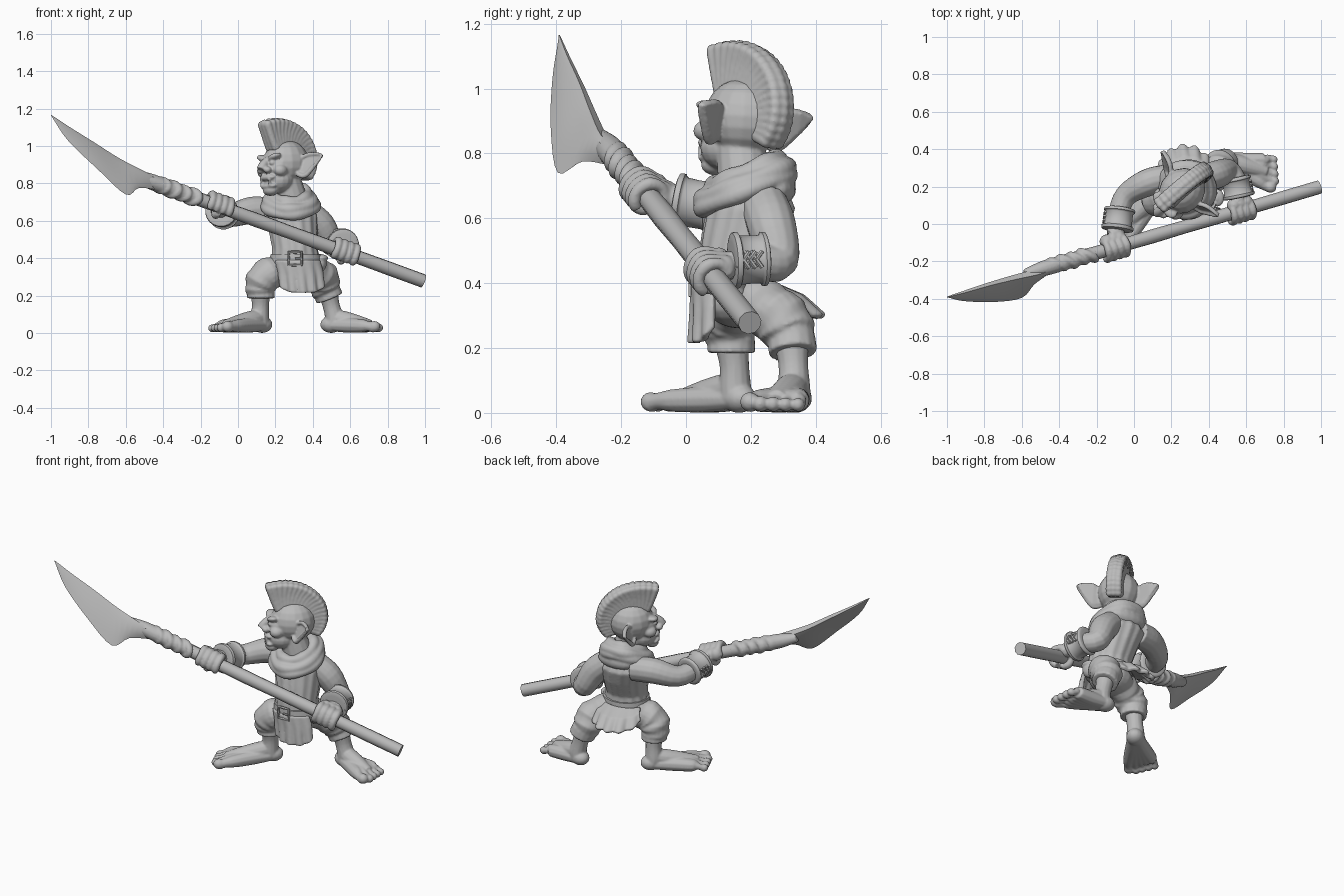
import bpy, bmesh
from math import sin, cos, pi, radians
from mathutils import Vector, Matrix

cube = bpy.data.objects.get("Cube")
if cube:
    bpy.data.objects.remove(cube)

grey = bpy.data.materials.new("plain grey")
grey.use_nodes = True
GREY = (0.5, 0.5, 0.5, 1)
grey.diffuse_color = GREY
grey.node_tree.nodes["Principled BSDF"].inputs["Base Color"].default_value = GREY


def finish(name, bm, voxel=0.0, matrix=None, solid=0.0):
    bmesh.ops.recalc_face_normals(bm, faces=bm.faces)
    me = bpy.data.meshes.new(name)
    bm.to_mesh(me)
    bm.free()
    me.materials.append(grey)
    ob = bpy.data.objects.new(name, me)
    bpy.context.collection.objects.link(ob)
    if matrix:
        me.transform(matrix)
    if solid:
        mod = ob.modifiers.new("thickness", "SOLIDIFY")
        mod.thickness, mod.offset = solid, 0
    if voxel:
        mod = ob.modifiers.new("blend", "REMESH")
        mod.mode, mod.voxel_size, mod.use_smooth_shade = "VOXEL", voxel, True
        mod = ob.modifiers.new("soften", "SMOOTH")
        mod.factor, mod.iterations = 0.5, 4
        me.shade_smooth()
    else:
        bpy.ops.object.select_all(action="DESELECT")
        ob.select_set(True)
        bpy.context.view_layer.objects.active = ob
        bpy.ops.object.shade_smooth_by_angle(angle=radians(50))


def skin(bm, rings, closed=True, caps=True, loop=False):
    rows = [[bm.verts.new(p) for p in r] for r in rings]
    n = len(rows[0])
    for a, b in zip(rows, rows[1:] + (rows[:1] if loop else [])):
        for i in range(n if closed else n - 1):
            j = (i + 1) % n
            bm.faces.new((a[i], a[j], b[j], b[i]))
    if caps and not loop:
        bm.faces.new(rows[0])
        bm.faces.new(rows[-1])


def spline(pts, steps):
    p = [Vector(q) for q in pts]
    p = [2 * p[0] - p[1]] + p + [2 * p[-1] - p[-2]]
    out = []
    for a, b, c, d in zip(p, p[1:], p[2:], p[3:]):
        for k in range(steps):
            t = k / steps
            out.append(b + (c - a) * t / 2 + (2 * a - 5 * b + 4 * c - d) * t * t / 2
                       + (3 * b - a - 3 * c + d) * t ** 3 / 2)
    return out + [p[-2]]


def tube(bm, pts, sides=14, steps=4, fold=0.0, loop=False):
    """Sweep a circle through (x, y, z, radius) points."""
    path = [Vector(p) for p in pts] if loop else spline(pts, steps)
    n, rings, u = len(path), [], None
    for i, p in enumerate(path):
        if loop:
            d = path[(i + 1) % n].xyz - path[i - 1].xyz
        else:
            d = path[min(i + 1, n - 1)].xyz - path[max(i - 1, 0)].xyz
        d.normalize()
        if u is None:
            u = d.orthogonal()
        u = (u - d * u.dot(d)).normalized()
        v = d.cross(u)
        rings.append([p.xyz + (u * cos(a) + v * sin(a)) * p.w * (1 + fold * sin(2 * i + 2 * sin(a)))
                      for a in (2 * pi * k / sides for k in range(sides))])
    skin(bm, rings, loop=loop)


def ball(bm, centre, size, rot=0.0):
    m = Matrix.Translation(centre) @ Matrix.Rotation(rot, 4, "Y") @ Matrix.Diagonal((*size, 1))
    bmesh.ops.create_uvsphere(bm, u_segments=16, v_segments=10, radius=1, matrix=m)


def facing(place, x, y):
    """Frame whose local -y points along (x, y)."""
    f = Vector((x, y, 0)).normalized()
    s = Vector((0, 0, 1)).cross(f)
    return Matrix.Translation(place) @ Matrix((s, -f, (0, 0, 1))).transposed().to_4x4()


def drape(name, rows, arc=(0, 360), ripple=0.0, count=9, solid=0.0, voxel=0.0):
    """Cloth from elliptical rows (x, y, z, rx, ry), whole or partial."""
    full, n, bm = arc[1] - arc[0] == 360, 48, bmesh.new()
    angles = [radians(arc[0] + (arc[1] - arc[0]) * k / n) for k in range(n if full else n + 1)]
    rings = []
    for i, (x, y, z, rx, ry) in enumerate(rows):
        t = 0 if full else i / (len(rows) - 1)
        amp = ripple * (1 if full else t)
        rings.append([(x + rx * cos(a) * (1 + amp * sin(count * a)),
                       y + ry * sin(a) * (1 + amp * sin(count * a)),
                       z + t * 0.05 * (2 * k / n - 1) ** 4) for k, a in enumerate(angles)])
    skin(bm, rings, closed=full, caps=full)
    finish(name, bm, voxel, solid=solid)


# Pole, lashing and blade
BUTT, NECK = Vector((0.99, 0.197, 0.278)), Vector((-0.44, -0.225, 0.8))
AXIS = (NECK - BUTT).normalized()
bm = bmesh.new()
tube(bm, [(*BUTT.lerp(NECK, k / 8), 0.037 + 0.002 * sin(3 * k)) for k in range(9)], 10, 2)
finish("pole", bm)

bm = bmesh.new()
side = AXIS.cross(Vector((0, 0, 1))).normalized()
up = side.cross(AXIS)
for k in range(4):
    c = BUTT.lerp(NECK, 0.865 + 0.038 * k)
    loop = [c + side * cos(a) * 0.03 + up * sin(a) * 0.03 + AXIS * 0.035 * cos(a)
            for a in (2 * pi * j / 20 for j in range(20))]
    tube(bm, [(*p, 0.022 - 0.003 * (k % 2)) for p in loop], 8, loop=True)
tube(bm, [(*BUTT.lerp(NECK, t), r) for t, r in ((.84, .038), (.95, .042), (1.03, .042), (1.1, .026))])
finish("lashing", bm, 0.006)

spine = spline([(-.42, -.21, .81), (-.5, -.25, .85), (-.64, -.285, .925),
                (-.77, -.32, 1.01), (-.9, -.36, 1.095), (-1, -.39, 1.165)], 4)
edge = spline([(-.43, -.24, .765), (-.53, -.32, .775), (-.6, -.395, .74),
               (-.75, -.417, .875), (-.91, -.412, 1.03), (-.998, -.392, 1.16)], 4)
rings = []
for i, (s, e) in enumerate(zip(spine, edge)):
    n = (e - s).cross(AXIS).normalized() * 0.032 * (1.05 - i / (len(spine) - 1)) ** 0.8
    m, q = s.lerp(e, 0.2), s.lerp(e, 0.75)
    rings.append([s + n * 0.7, m + n, q + n * 0.4, e, q - n * 0.4, m - n, s - n * 0.7])
bm = bmesh.new()
skin(bm, rings)
finish("blade", bm)

# Head, built facing -y, turned toward the model's right and tilted
HEAD = facing((0.25, 0.17, 0.9), -0.75, -0.65) @ Matrix.Rotation(radians(-5), 4, "Y")
bm = bmesh.new()
ball(bm, (0, 0.01, 0.01), (0.118, 0.13, 0.122))
ball(bm, (0, -0.06, -0.02), (0.092, 0.078, 0.085))
ball(bm, (0, -0.055, -0.085), (0.085, 0.085, 0.07))
ball(bm, (0, -0.125, -0.07), (0.058, 0.032, 0.02))
ball(bm, (0, -0.122, -0.117), (0.055, 0.032, 0.016))
ball(bm, (0, -0.11, -0.138), (0.045, 0.04, 0.03))
tube(bm, [(0, -.11, .03, .02), (0, -.15, .0, .024), (0, -.168, -.028, .027)])
tube(bm, [(0, 0, -.06, .075), (0, .04, -.2, .085)])
for s in (-1, 1):
    ball(bm, (s * 0.042, -0.108, 0.036), (0.046, 0.034, 0.018), s * -0.3)
    ball(bm, (s * 0.027, -0.148, -0.03), (0.022, 0.022, 0.018))
    ball(bm, (s * 0.065, -0.09, -0.035), (0.036, 0.04, 0.032), s * 0.4)
    ball(bm, (s * 0.04, -0.122, 0.006), (0.016, 0.016, 0.013))
    tube(bm, [(s * .032, -.14, -.118, .01), (s * .034, -.15, -.078, .004)], 8, 1)
    # Pointed ear: thin leaf with a raised rim
    rim = [(.095, .015, .02, .012), (.135, .045, .04, .012), (.175, .06, .042, .011), (.23, .065, .03, .006),
           (.185, .04, -.028, .012), (.14, .015, -.072, .014), (.1, 0, -.06, .014)]
    rim = [(s * x, y, z, r) for x, y, z, r in rim]
    tube(bm, rim, 8)
    skin(bm, [[(x, y + d, z) for x, y, z, r in rim] for d in (0.002, 0.02)])
finish("head", bm, 0.0055, HEAD)

# Crest of hair in tufts, three abreast
bm = bmesh.new()
for k in range(20):
    t = k / 19
    root, tip = [Vector((0, -cos(a), sin(a))) for a in (radians(48 + 155 * t), radians(60 + 143 * t))]
    out = 0.205 + 0.045 * (1 - t) ** 4 - 0.04 * t ** 4
    for s in (-1, 0, 1):
        x = Vector((s * 0.024, 0, 0))
        end = out + 0.006 * (s == 0)
        tube(bm, [(*(root * 0.11 + x), .024), (*((root + tip) * 0.085 + x), .021), (*(tip * end + x), .023)], 8, 2)
        ball(bm, tip * end + x, (0.023, 0.02, 0.02))
finish("hair_crest", bm, 0.006, HEAD)

# Torso and clothing
drape("tunic", [(.31, .15, .36, .135, .12), (.305, .15, .45, .12, .115), (.295, .18, .55, .13, .13),
                (.28, .2, .63, .145, .135), (.28, .2, .69, .12, .11), (.27, .18, .74, .07, .07)],
      ripple=0.035, count=14, voxel=0.008)
drape("front_flap", [(.31, .15, .39, .14, .125), (.325, .15, .31, .142, .125), (.335, .15, .215, .143, .128)],
      (-140, -30), 0.06, 16, 0.024, 0.006)
drape("back_flap", [(.3, .15, .39, .14, .125), (.285, .17, .355, .155, .185), (.275, .17, .295, .17, .245)],
      (25, 155), 0.05, 16, 0.024, 0.006)
drape("belt", [(.31, .15, .375, .142, .128), (.31, .15, .42, .136, .126)])

bm = bmesh.new()
corners = [(-1, -1), (0, -1), (1, -1), (1, 0), (1, 1), (0, 1), (-1, 1), (-1, 0)]
tube(bm, [(.305 + .035 * x, .015, .398 + .035 * z, .008) for x, z in corners], 6, loop=True)
tube(bm, [(.305, .012, .398, .006), (.34, .012, .398, .006)], 6, 1)
finish("buckle", bm)

bm = bmesh.new()
ball(bm, (0.44, 0.14, 0.375), (0.035, 0.045, 0.05))
ball(bm, (0.445, 0.14, 0.4), (0.038, 0.048, 0.02))
finish("belt_pouch", bm, 0.006)

# Cowl with the hood bunched behind
bm = bmesh.new()
for z, rx, ry, r in ((.682, .137, .135, .027), (.71, .12, .13, .031), (.74, .09, .097, .032)):
    loop = [(.28 + rx * cos(a), .185 + ry * sin(a), z + (.3 * ry + .012) * sin(a), r * (1 + .12 * sin(5 * a + 40 * z)))
            for a in (2 * pi * j / 40 for j in range(40))]
    tube(bm, loop, 12, loop=True)
ball(bm, (0.285, 0.285, 0.69), (0.12, 0.055, 0.05))
finish("cowl", bm, 0.007)

bm = bmesh.new()
ball(bm, (0.31, 0.17, 0.34), (0.13, 0.115, 0.08))
tube(bm, [(.25, .17, .35, .08), (.15, .13, .305, .09), (.12, .135, .25, .083), (.125, .14, .2, .068)], 20, 4, 0.06)
tube(bm, [(.38, .2, .35, .08), (.45, .28, .3, .088), (.46, .315, .25, .084), (.48, .325, .2, .066)], 20, 4, 0.06)
tube(bm, [(.122, .14, .225, .072), (.122, .14, .185, .076)])
tube(bm, [(.47, .325, .235, .074), (.49, .33, .185, .076)])
finish("trousers", bm, 0.007)


# Bare legs and feet
def leg(name, place, shin, x, y, length, inner):
    bm = bmesh.new()
    frame = facing(place, x, y)
    top = frame.inverted() @ Vector(shin)
    tube(bm, [(*top, .055), (*top.lerp(Vector((0, 0, .1)), .6), .046), (0, -.005, .08, .05), (0, 0, .045, .05)])
    ball(bm, (0, 0.012, 0.045), (0.05, 0.06, 0.045))
    tube(bm, [(0, .01, .085, .044), (0, -length * .22, .068, .05),
              (0, -length * .5, .052, .045), (0, -length * .8, .04, .03)])
    for k in range(5):
        w = (k - 2) * 0.033 * -inner
        reach = length - 0.012 * abs(k - 1)
        r = 0.03 if k == 0 else 0.025 - 0.001 * k
        tube(bm, [(w * .2, .02, .042, .03), (w * .45, -length * .3, .041, .04), (w * .9, -length * .68, .038, .036),
                  (w * 1.1, -reach + .035, .036, r * .9), (w * 1.12, -reach, r, r)], 10)
        ball(bm, (w * 1.12, -reach, r + 0.004), (r, r * 1.1, r))
    finish(name, bm, 0.0055, frame)


leg("right_leg", (0.12, 0.155, 0), (0.12, 0.14, 0.22), -0.73, -0.68, 0.32, 1)
leg("left_leg", (0.51, 0.335, 0), (0.48, 0.325, 0.22), 0.96, -0.27, 0.26, -1)


# Arms, gripping hands and cuffs
def arm(name, pts, cuff, grip):
    bm = bmesh.new()
    tube(bm, pts)
    p = BUTT.lerp(NECK, grip)
    w = Vector(pts[-1][:3]) - p
    w = (w - AXIS * w.dot(AXIS)).normalized()
    u = AXIS.cross(w)
    u = u if u.z > 0 else -u
    tube(bm, [pts[-1], (*(p + w * 0.06), 0.046)])
    for k in (-1, 0, 1):
        ball(bm, p + w * 0.045 + u * 0.012 + AXIS * 0.035 * k, (0.038, 0.036, 0.04))
    for k in range(5):
        thumb = k == 4
        off = AXIS * (0.0 if thumb else (k - 1.5) * 0.036)
        turn = [radians(a * (-0.6 if thumb else 1)) for a in (0, 50, 100, 150, 190, 220)]
        tube(bm, [(*(p + off + (w * cos(a) + u * sin(a)) * 0.05), 0.02 + 0.002 * cos(4 * a)) for a in turn], 10, 3)
    finish(name + "_arm", bm, 0.006)
    bm = bmesh.new()
    a, b = Vector(cuff[0]), Vector(cuff[1])
    profile = ((0, .062), (.04, .082), (.15, .084), (.22, .075), (.75, .077), (.82, .087), (.96, .085), (1, .06))
    tube(bm, [(*a.lerp(b, t), r) for t, r in profile], 20, 2)
    # Crossed laces on the outside of the cuff
    out = Vector((-1 if name == "right" else 1, 0, 0))
    for k in range(3):
        for s in (-1, 1):
            c = a.lerp(b, 0.3 + 0.18 * k) + out * 0.074
            tube(bm, [(c.x, c.y - .018 * s, c.z - .025, .007), (c.x + out.x * .004, c.y, c.z, .007),
                      (c.x, c.y + .018 * s, c.z + .025, .007)], 6, 2)
    finish(name + "_cuff", bm)


arm("right", [(.19, .25, .65, .072), (.07, .22, .655, .074), (-.045, .15, .625, .06),
              (-.085, .04, .64, .055), (-.095, -.05, .665, .042)],
    [(-.075, .085, .635), (-.09, -.035, .655)], 0.765)
arm("left", [(.37, .24, .645, .073), (.445, .265, .575, .076), (.505, .285, .47, .062),
             (.55, .22, .465, .055), (.57, .145, .455, .042)],
    [(.54, .25, .475), (.563, .14, .47)], 0.295)
